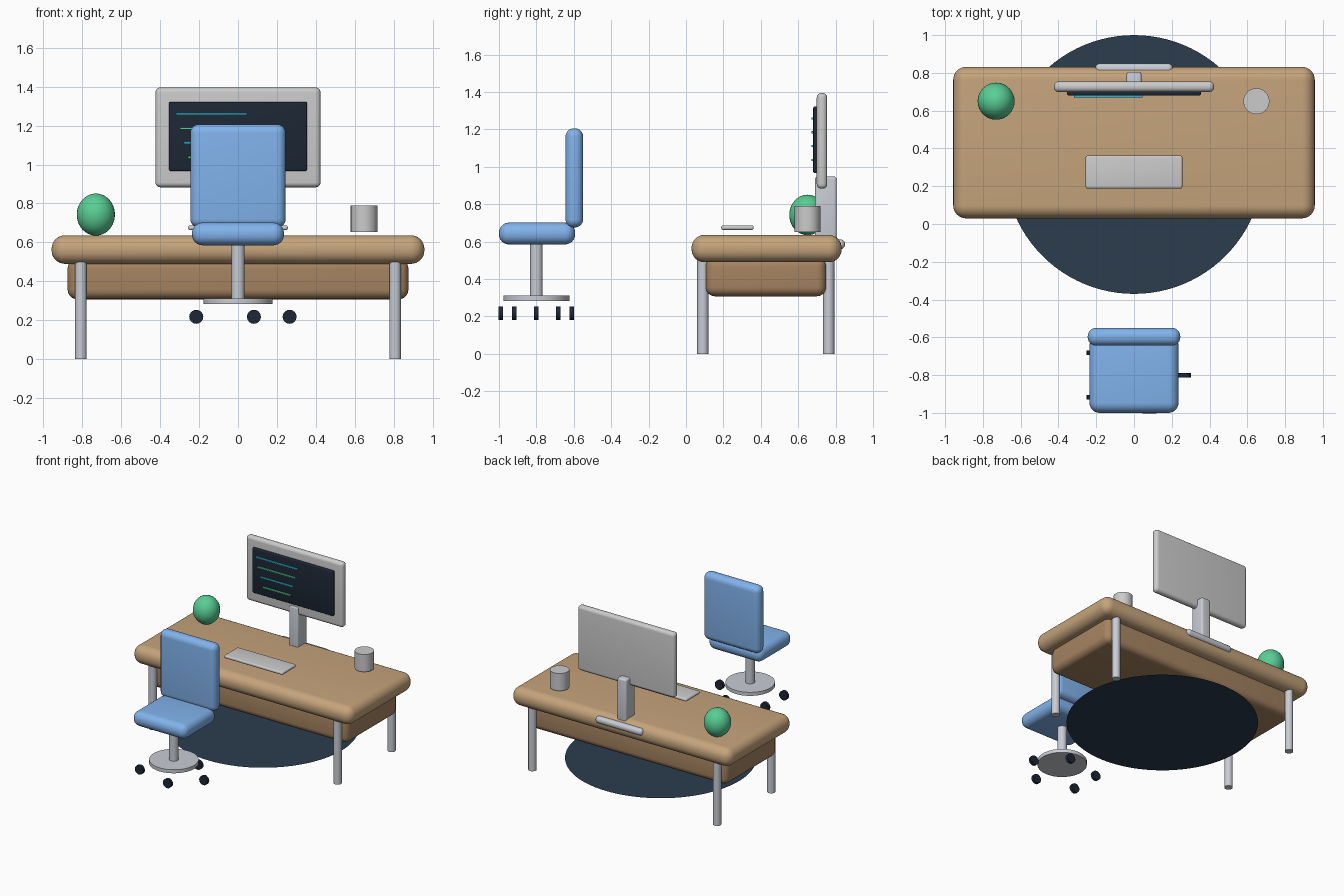
import bpy, bmesh
from math import cos, sin, pi, radians
from mathutils import Matrix

if "Cube" in bpy.data.objects:
    bpy.data.objects.remove(bpy.data.objects["Cube"])


def material(name, rgb):
    m = bpy.data.materials.new(name)
    m.diffuse_color = (*rgb, 1)
    m.use_nodes = True
    m.node_tree.nodes["Principled BSDF"].inputs["Base Color"].default_value = m.diffuse_color
    return m


WOOD = material("wood", (0.56, 0.37, 0.20))
DARK_WOOD = material("dark_wood", (0.38, 0.23, 0.12))
METAL = material("metal", (0.58, 0.61, 0.66))
BLUE = material("blue", (0.22, 0.45, 0.84))
NAVY = material("navy", (0.025, 0.045, 0.075))
BLACK = material("black", (0.012, 0.02, 0.035))
CYAN = material("cyan", (0.03, 0.55, 0.70))
GREEN = material("green", (0.10, 0.62, 0.30))


def finish(name, bm, mat=None, angle=35):
    me = bpy.data.meshes.new(name)
    bm.to_mesh(me)
    bm.free()
    ob = bpy.data.objects.new(name, me)
    bpy.context.collection.objects.link(ob)
    if mat:
        me.materials.append(mat)
    bpy.ops.object.select_all(action='DESELECT')
    ob.select_set(True)
    bpy.context.view_layer.objects.active = ob
    bpy.ops.object.shade_smooth_by_angle(angle=radians(angle))
    return ob


def box(name, x, y, z, mat=None, bevel=0, seg=6):
    """Box from (min, max) pairs, with rounded edges."""
    bm = bmesh.new()
    bmesh.ops.create_cube(bm, size=1)
    for v in bm.verts:
        v.co = [(a + b) / 2 + c * (b - a) for c, (a, b) in zip(v.co, (x, y, z))]
    if bevel:
        bmesh.ops.bevel(bm, geom=bm.edges[:], offset=bevel, segments=seg,
                        profile=0.5, affect='EDGES')
    return finish(name, bm, mat)


def cylinder(name, centre, r, depth, mat=None, sides=32, axis='Z'):
    bm = bmesh.new()
    rot = Matrix.Rotation(pi / 2, 4, 'X') if axis == 'Y' else Matrix()
    bmesh.ops.create_cone(bm, cap_ends=True, segments=sides, radius1=r, radius2=r,
                          depth=depth, matrix=Matrix.Translation(centre) @ rot)
    return finish(name, bm, mat)


# Rug: a single flat sheet
bm = bmesh.new()
bmesh.ops.create_circle(bm, cap_ends=True, segments=96, radius=0.685,
                        matrix=Matrix.Translation((0, 0.315, 0.138)))
finish("rug", bm, NAVY)

# Desk
box("desk_top", (-0.957, 0.957), (0.03, 0.832), (0.49, 0.636), WOOD, 0.068, 8)
box("desk_drawer_block", (-0.875, 0.875), (0.105, 0.75), (0.308, 0.515), DARK_WOOD, 0.05)
for side, x in (("left", -0.807), ("right", 0.807)):
    for end, y in (("front", 0.09), ("back", 0.763)):
        cylinder(f"desk_leg_{end}_{side}", (x, y, 0.25), 0.03, 0.5, METAL, 24)

# Monitor with its stand
box("monitor_case", (-0.424, 0.424), (0.699, 0.755), (0.883, 1.395), None, 0.025)
box("monitor_screen", (-0.354, 0.354), (0.68, 0.705), (0.967, 1.322), BLACK, 0.008, 3)
for i, half in enumerate((0.182, 0.163, 0.143, 0.122)):
    z = 1.259 - 0.074 * i
    box(f"screen_line_{i + 1}", (-0.136 - half, -0.136 + half), (0.67, 0.685),
        (z - 0.006, z + 0.006), GREEN if i % 2 else CYAN, 0.003, 2)
box("monitor_stand", (-0.04, 0.04), (0.69, 0.805), (0.58, 0.948), METAL, 0.014, 4)
box("monitor_foot", (-0.205, 0.205), (0.68, 0.85), (0.56, 0.612), METAL, 0.024)

# Things on the desk
box("keyboard", (-0.256, 0.256), (0.188, 0.362), (0.663, 0.687), None, 0.01, 4)
cylinder("mug", (0.648, 0.65, 0.721), 0.069, 0.137, None, 32)
bm = bmesh.new()
bmesh.ops.create_uvsphere(bm, u_segments=32, v_segments=20, radius=1,
                          matrix=Matrix.Translation((-0.73, 0.65, 0.743))
                          @ Matrix.Diagonal((0.098, 0.098, 0.108, 1)))
finish("green_ball", bm, GREEN)

# Chair
box("chair_seat", (-0.236, 0.236), (-1.0, -0.593), (0.585, 0.702), BLUE, 0.054)
box("chair_back", (-0.245, 0.245), (-0.644, -0.55), (0.676, 1.206), BLUE, 0.044)
cylinder("chair_post", (0, -0.8, 0.45), 0.034, 0.3, METAL, 24)
cylinder("chair_base", (0, -0.8, 0.297), 0.177, 0.028, METAL, 48)
for i in range(5):
    a = 2 * pi * i / 5
    cylinder(f"chair_caster_{i + 1}", (0.265 * cos(a), -0.8 + 0.2 * sin(a), 0.218),
             0.036, 0.024, BLACK, 16, 'Y')
